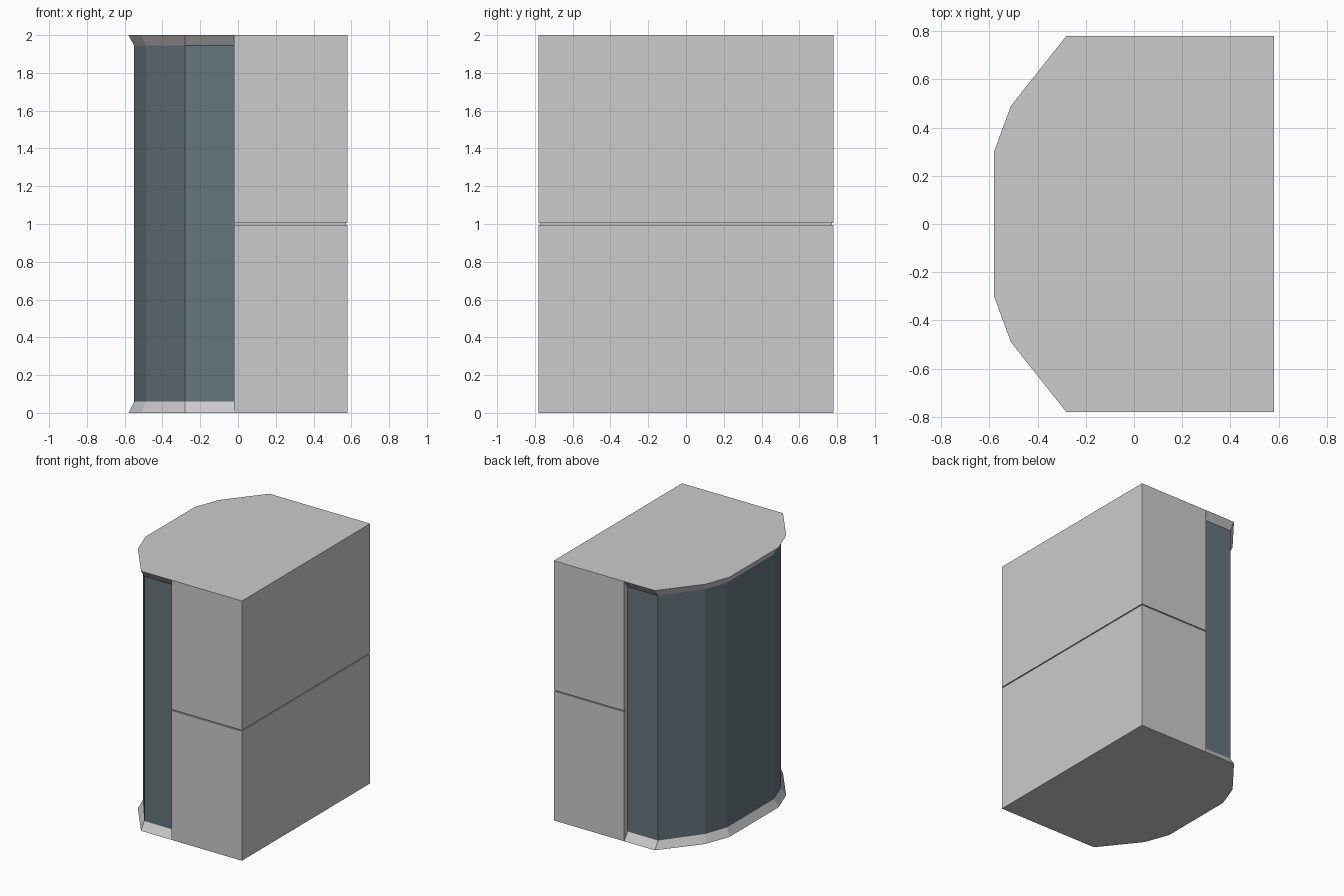
import bpy, bmesh

if "Cube" in bpy.data.objects:
    bpy.data.objects.remove(bpy.data.objects["Cube"])

def material(name, rgb):
    m = bpy.data.materials.new(name)
    m.diffuse_color = (*rgb, 1)
    m.use_nodes = True
    m.node_tree.nodes["Principled BSDF"].inputs["Base Color"].default_value = m.diffuse_color
    return m

GREY = material("light grey", (0.604, 0.604, 0.604))
GLASS = material("blue grey glass", (0.13, 0.176, 0.2))

def loft(name, rings, mat):
    """Solid through a stack of (outline, z) rings."""
    bm = bmesh.new()
    loops = [[bm.verts.new((x, y, z)) for x, y in pts] for pts, z in rings]
    n = len(loops[0])
    bm.faces.new(loops[0][::-1])
    bm.faces.new(loops[-1])
    for a, b in zip(loops, loops[1:]):
        for i in range(n):
            j = (i + 1) % n
            bm.faces.new((a[i], a[j], b[j], b[i]))
    bmesh.ops.recalc_face_normals(bm, faces=bm.faces[:])
    me = bpy.data.meshes.new(name)
    bm.to_mesh(me)
    bm.free()
    me.materials.append(mat)
    ob = bpy.data.objects.new(name, me)
    bpy.context.collection.objects.link(ob)
    return ob

def mirrored(half):
    """Complete a +y half outline with its -y mirror."""
    return half + [(x, -y) for x, y in reversed(half)]

JOIN = -0.02   # where the bowed front meets the rear housing
outer = mirrored([(JOIN, 0.78), (-0.28, 0.78), (-0.51, 0.49), (-0.58, 0.30)])
inner = mirrored([(JOIN, 0.74), (-0.28, 0.74), (-0.487, 0.463), (-0.55, 0.285)])

# rear housing: two blocks split by a fine recessed seam
block = mirrored([(0.58, 0.78), (JOIN, 0.78)])
core = mirrored([(0.572, 0.772), (JOIN, 0.772)])
SEAM = 0.004
loft("rear_housing", [(block, 0), (block, 1 - SEAM), (core, 1 - SEAM),
                      (core, 1 + SEAM), (block, 1 + SEAM), (block, 2)], GREY)

# sloped sill and header around the glass
loft("base_sill", [(outer, 0), (inner, 0.06)], GREY)
loft("top_header", [(inner, 1.945), (outer, 2)], GREY)

# faceted bowed glass
loft("bowed_glass", [(inner, 0.06), (inner, 1.945)], GLASS)
